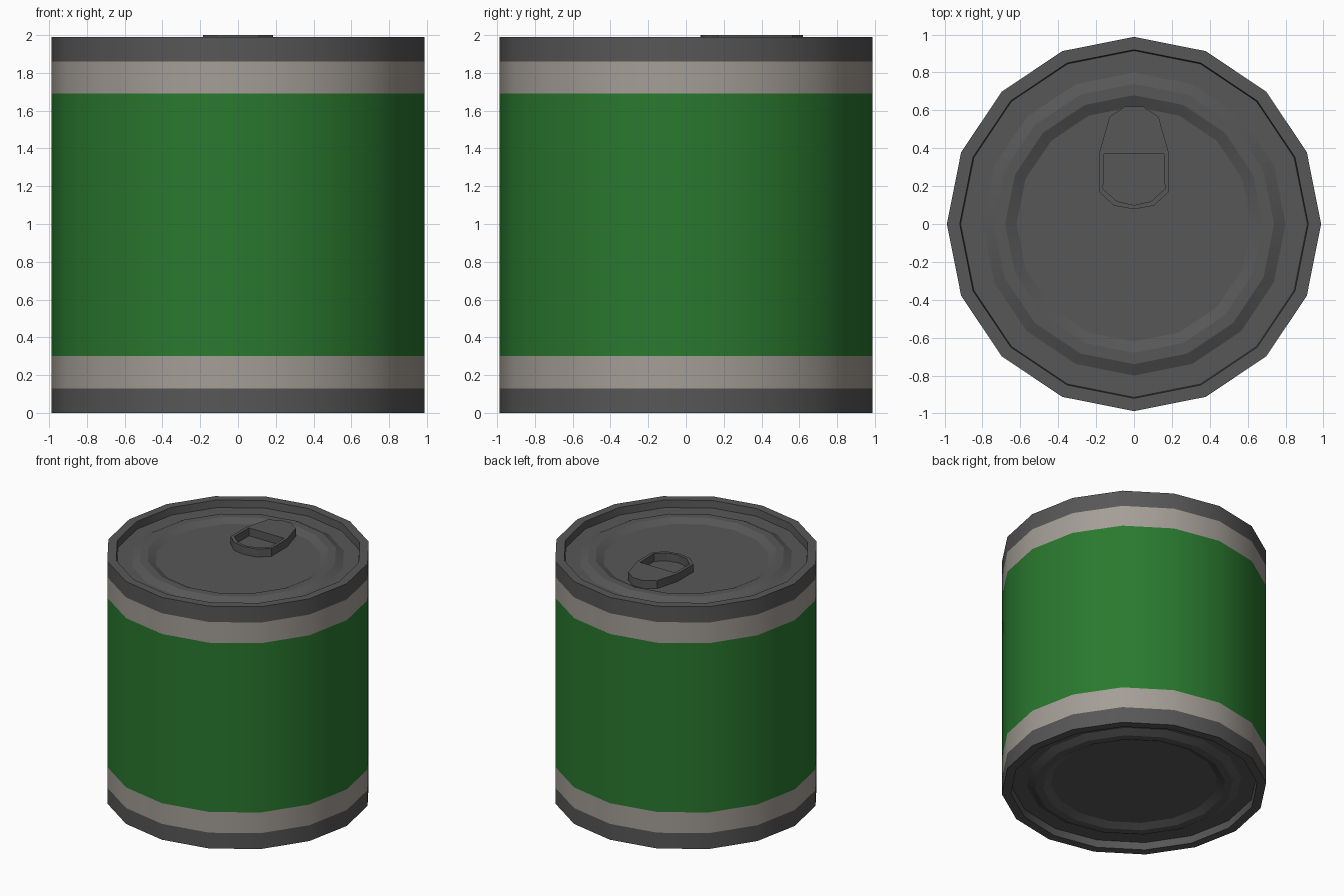
import bpy, bmesh, math

if "Cube" in bpy.data.objects:
    bpy.data.objects.remove(bpy.data.objects["Cube"])

SIDES = 16
R = 0.988      # can radius
H = 1.99       # can height without the tab


def material(name, rgb):
    m = bpy.data.materials.new(name)
    m.diffuse_color = (*rgb, 1)
    m.use_nodes = True
    m.node_tree.nodes["Principled BSDF"].inputs["Base Color"].default_value = m.diffuse_color
    return m


DARK = material("dark_metal", (0.095, 0.095, 0.095))
PALE = material("pale_metal", (0.37, 0.34, 0.305))
GREEN = material("green_label", (0.023, 0.19, 0.028))


def smooth(obj):
    bpy.ops.object.select_all(action='DESELECT')
    obj.select_set(True)
    bpy.context.view_layer.objects.active = obj
    bpy.ops.object.shade_smooth_by_angle(angle=math.radians(23.5))


def lathe(name, profile, mat):
    """Spin (radius, z) points round z; profile runs top centre > out > down."""
    bm = bmesh.new()
    rings = []
    for k in range(SIDES):
        a = 2 * math.pi * k / SIDES
        rings.append([bm.verts.new((r * math.cos(a), r * math.sin(a), z))
                      for r, z in profile])
    for k in range(SIDES):
        p, q = rings[k], rings[(k + 1) % SIDES]
        for i in range(len(profile) - 1):
            bm.faces.new((p[i], p[i + 1], q[i + 1], q[i]))
    bmesh.ops.remove_doubles(bm, verts=bm.verts, dist=1e-5)
    mesh = bpy.data.meshes.new(name)
    bm.to_mesh(mesh)
    bm.free()
    obj = bpy.data.objects.new(name, mesh)
    bpy.context.collection.objects.link(obj)
    mesh.materials.append(mat)
    smooth(obj)
    return obj


def flip(profile):
    return [(r, H - z) for r, z in reversed(profile)]


# Recessed lid with a raised ring, and its rim; mirrored for the base
LID_Z = 1.93
lid = [(0, LID_Z), (0.62, LID_Z), (0.68, LID_Z + 0.03), (0.74, LID_Z + 0.03),
       (0.80, LID_Z), (0.915, LID_Z), (0.92, H), (R, H), (R, 1.86)]
lathe("lid_and_rim", lid, DARK)
lathe("base_and_rim", flip(lid), DARK)

# Bare metal bands and the label between them
band = [(R, 1.86), (R, 1.69)]
lathe("upper_band", band, PALE)
lathe("lower_band", flip(band), PALE)
lathe("label", [(R, 1.69), (R, H - 1.69)], GREEN)

# Pull tab: outline with a finger hole, half profiles mirrored in x
tab_half = [(0.05, 0.62), (0.13, 0.565), (0.185, 0.37), (0.185, 0.17), (0.105, 0.097), (0, 0.078)]
hole_half = [(0.158, 0.37), (0.163, 0.185), (0.09, 0.12), (0, 0.10)]
curve = bpy.data.curves.new("pull_tab", 'CURVE')
curve.dimensions = '2D'
curve.fill_mode = 'BOTH'
curve.extrude = 0.0325
for half in (tab_half, hole_half):
    pts = half + [(-x, y) for x, y in reversed(half[:-1])]
    s = curve.splines.new('POLY')
    s.points.add(len(pts) - 1)
    for p, (x, y) in zip(s.points, pts):
        p.co = (x, y, 0, 1)
    s.use_cyclic_u = True
curve.materials.append(DARK)
tab = bpy.data.objects.new("pull_tab", curve)
bpy.context.collection.objects.link(tab)
tab.location.z = 2.0 - curve.extrude
bpy.ops.object.select_all(action='DESELECT')
tab.select_set(True)
bpy.context.view_layer.objects.active = tab
bpy.ops.object.convert(target='MESH')
tab = bpy.context.object

# Weld the tab and make its faces point outward
bm = bmesh.new()
bm.from_mesh(tab.data)
bmesh.ops.remove_doubles(bm, verts=bm.verts, dist=1e-5)
bmesh.ops.recalc_face_normals(bm, faces=bm.faces)
bm.to_mesh(tab.data)
bm.free()
smooth(tab)
